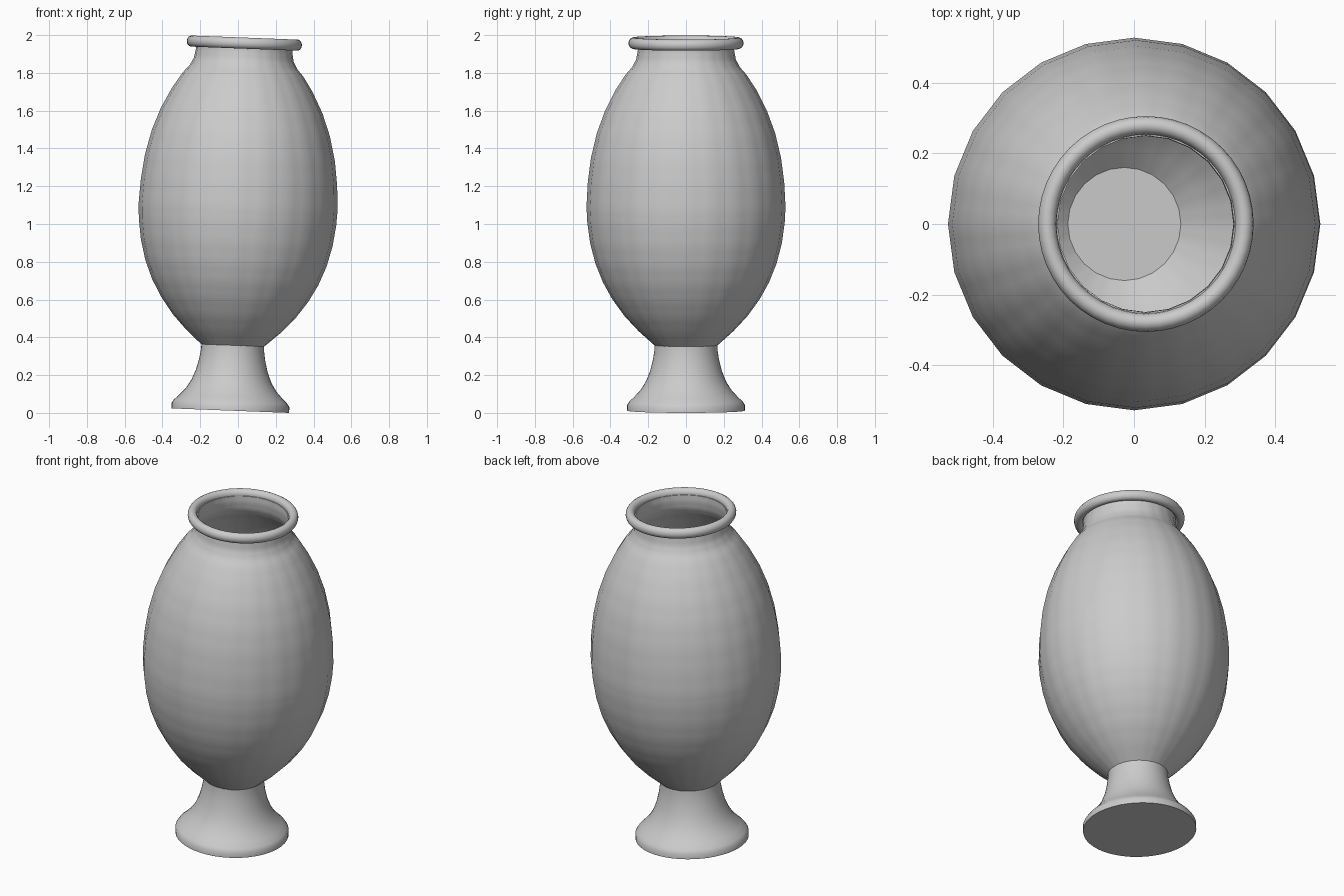
import bpy, bmesh
from math import sin, cos, pi, radians
from mathutils import Matrix

cube = bpy.data.objects.get("Cube")
if cube:
    bpy.data.objects.remove(cube, do_unlink=True)

clay = bpy.data.materials.new("grey clay")
clay.use_nodes = True
GREY = (0.6, 0.6, 0.6, 1)
clay.diffuse_color = GREY
clay.node_tree.nodes["Principled BSDF"].inputs["Base Color"].default_value = GREY

# The whole vase leans slightly toward +x
LEAN = Matrix.Translation((-0.041, 0, 0.012)) @ Matrix.Rotation(radians(2.2), 4, 'Y')


def lathe(name, profile, sides, cap_start=False, cap_end=False, closed=False, cuts=0):
    """Spin a (radius, height) profile around the vase axis."""
    bm = bmesh.new()
    rings = [[bm.verts.new((r * cos(2 * pi * i / sides), r * sin(2 * pi * i / sides), z))
              for i in range(sides)] for r, z in profile]
    pairs = list(zip(rings, rings[1:]))
    if closed:
        pairs.append((rings[-1], rings[0]))
    for low, high in pairs:
        for i in range(sides):
            j = (i + 1) % sides
            bm.faces.new((low[i], low[j], high[j], high[i]))
    if cap_start:
        bm.faces.new(rings[0][::-1])
    if cap_end:
        bm.faces.new(rings[-1])
    if cuts:  # keeps the facets flat with softened borders
        bmesh.ops.subdivide_edges(bm, edges=bm.edges[:], cuts=cuts, use_grid_fill=True)
    mesh = bpy.data.meshes.new(name)
    bm.to_mesh(mesh)
    bm.free()
    mesh.materials.append(clay)
    obj = bpy.data.objects.new(name, mesh)
    bpy.context.collection.objects.link(obj)
    obj.matrix_world = LEAN
    bpy.ops.object.select_all(action='DESELECT')
    obj.select_set(True)
    bpy.context.view_layer.objects.active = obj
    bpy.ops.object.shade_smooth_by_angle(angle=radians(35))
    return obj


# Flared foot
foot = [(0.312, 0), (0.312, 0.03), (0.3, 0.048), (0.272, 0.075), (0.24, 0.11), (0.212, 0.155),
        (0.19, 0.21), (0.175, 0.27), (0.167, 0.32), (0.166, 0.353)]
lathe("foot", foot, 48, cap_start=True, cap_end=True)

# Egg-shaped body: outer wall up to the neck, then the inner wall down to the floor
outer = [(0.166, 0.345), (0.25, 0.42), (0.325, 0.5), (0.39, 0.59), (0.44, 0.68), (0.48, 0.78),
         (0.508, 0.89), (0.523, 1.0), (0.527, 1.08), (0.52, 1.21), (0.503, 1.34),
         (0.472, 1.47), (0.428, 1.59), (0.372, 1.7), (0.32, 1.78), (0.285, 1.82),
         (0.264, 1.86), (0.255, 1.91), (0.256, 1.945)]
inner = [(r - 0.006, z + 0.012 * (z < 1)) for r, z in reversed(outer)]
lathe("body", outer + inner, 24, cap_end=True, cuts=2)

# Rounded rim
rim = [(0.279 + 0.026 * cos(2 * pi * k / 14), 1.947 + 0.03 * sin(2 * pi * k / 14)) for k in range(14)]
lathe("rim", rim, 48, closed=True)
